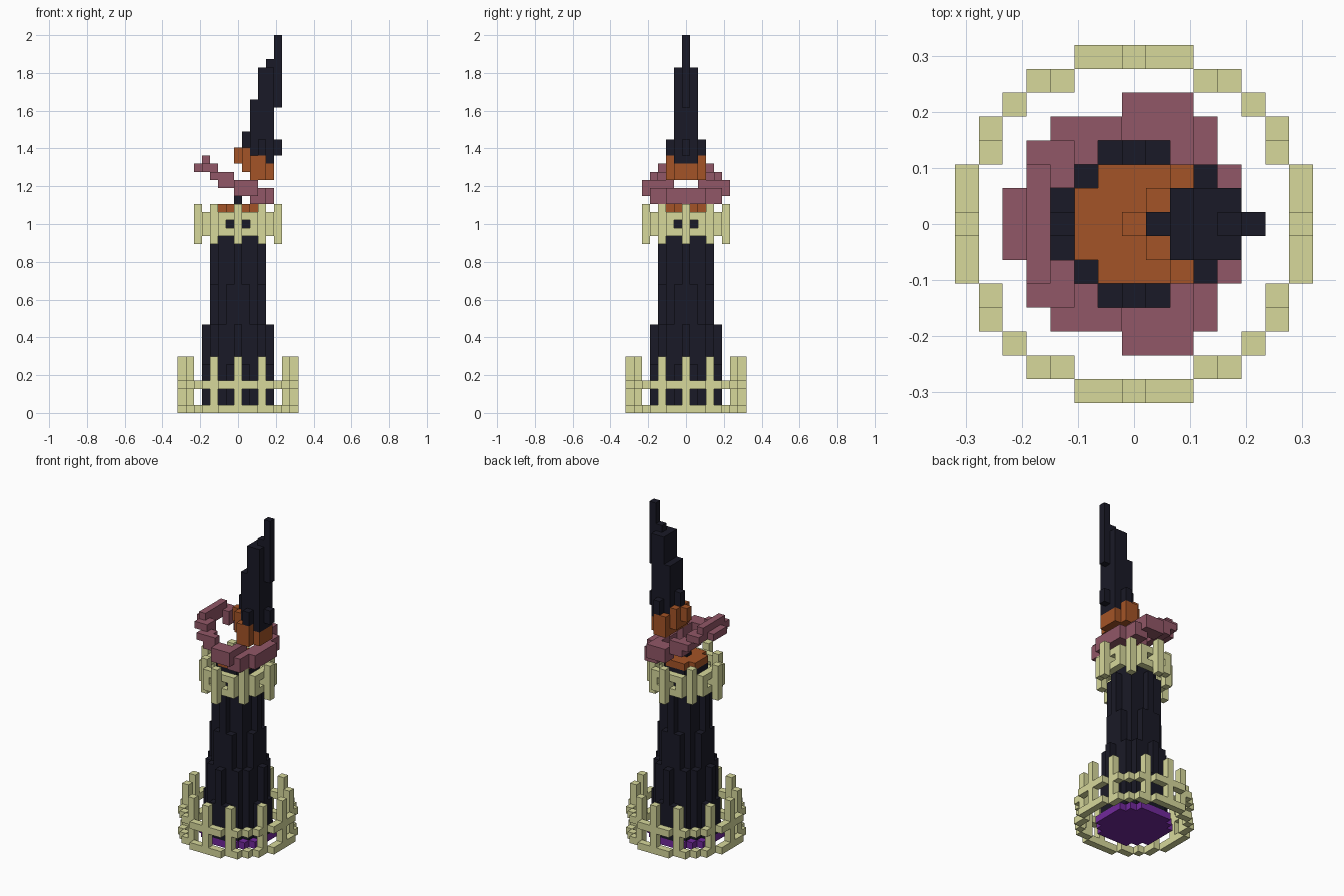
import bpy
import bmesh
from mathutils import Vector

old = bpy.data.objects.get("Cube")
if old:
    bpy.data.objects.remove(old, do_unlink=True)

U = 2 / 47  # edge of one block


def make_material(name, rgb):
    mat = bpy.data.materials.new(name)
    mat.use_nodes = True
    mat.diffuse_color = (*rgb, 1)
    mat.node_tree.nodes["Principled BSDF"].inputs["Base Color"].default_value = (*rgb, 1)
    return mat


BONE = make_material("pale bone", (0.68, 0.69, 0.33))
DARK = make_material("dark stone", (0.010, 0.010, 0.020))
MAUVE = make_material("dusty mauve", (0.285, 0.095, 0.135))
RUST = make_material("rust orange", (0.37, 0.088, 0.020))
PURPLE = make_material("deep purple", (0.165, 0.022, 0.33))

AXES = [Vector(a) for a in ((1, 0, 0), (0, 1, 0), (0, 0, 1))]


def build(name, cells, mat):
    """Closed block surface around a set of grid cells."""
    bm = bmesh.new()
    for cell in cells:
        centre = Vector(cell) + Vector((0, 0, 0.5))
        for n, axis in enumerate(AXES):
            a, b = AXES[(n + 1) % 3] / 2, AXES[(n + 2) % 3] / 2
            for sign in (1, -1):
                beside = tuple(int(v) for v in Vector(cell) + axis * sign)
                if beside in cells:
                    continue
                mid = centre + axis * sign / 2
                ring = [mid - a - b, mid + a - b, mid + a + b, mid - a + b]
                bm.faces.new([bm.verts.new(p * U) for p in ring[::sign]])
    bmesh.ops.remove_doubles(bm, verts=bm.verts, dist=U / 100)
    bmesh.ops.dissolve_limit(bm, angle_limit=0.01, verts=bm.verts, edges=bm.edges)
    mesh = bpy.data.meshes.new(name)
    bm.to_mesh(mesh)
    bm.free()
    mesh.materials.append(mat)
    obj = bpy.data.objects.new(name, mesh)
    bpy.context.collection.objects.link(obj)


def column(x, y, low, high):
    return {(x, y, k) for k in range(low, high + 1)}


def around(x, y):
    """All mirrored and swapped copies of a plan position."""
    return {(s * a, t * b) for a, b in ((x, y), (y, x)) for s in (1, -1) for t in (1, -1)}


def columns(plan, low, high):
    cells = set()
    for x, y in plan:
        for p in around(x, y):
            cells |= column(*p, low, high)
    return cells


def disc(radius_squared):
    span = range(-7, 8)
    return {(x, y) for x in span for y in span if x * x + y * y <= radius_squared}


# Purple floor
build("floor_plate", columns(disc(20), 0, 0), PURPLE)

# Tower tapering upward in tiers
tower = set()
for radius_squared, top in ((17, 5), (16, 10), (10, 15), (9, 21), (5, 24)):
    tower |= columns(disc(radius_squared), 1, top)
build("tower", tower, DARK)

# Wide fence around the foot
hoop = [(7, 0), (7, 1), (7, 2), (6, 3), (6, 4), (5, 5)]
fence = columns(hoop, 0, 0) | columns(hoop, 3, 3)
fence |= columns([(7, 0), (6, 3)], 0, 6)
build("foot_fence", fence, BONE)

# Crown railing with small windows
crown = columns([(4, 0), (4, 1), (4, 2)], 22, 24) - columns([(4, 1)], 23, 23)
crown |= columns([(5, 0), (3, 3)], 21, 25)
build("crown_railing", crown, BONE)

# Tower cap and its small stud
build("tower_cap", columns(disc(5), 25, 25), RUST)
build("cap_stud", column(0, 0, 26, 26), DARK)

# Tilted floating ring: spans of |y| and heights by x
ring_rows = {
    -5: (0, 1, 30, 30), -4: (0, 3, 30, 31), -3: (2, 4, 29, 30),
    -2: (3, 4, 28, 29), -1: (4, 4, 28, 29), 0: (4, 5, 27, 28),
    1: (4, 5, 27, 28), 2: (2, 5, 26, 28), 3: (0, 4, 26, 27), 4: (0, 2, 26, 27),
}
ring = set()
for x, (near, far, low, high) in ring_rows.items():
    for y in range(near, far + 1):
        # outer corners are one block thinner
        top = high - 1 if x in (-4, -3) and y == far else high
        bottom = low + 1 if x == 2 and y == far else low
        ring |= column(x, y, bottom, top) | column(x, -y, bottom, top)
build("tilted_ring", ring, MAUVE)

# Horn: (x, |y|) -> base low, base high, spike top
horn_rows = {
    (0, 0): (31, 32, 32), (1, 0): (30, 32, 34), (1, 1): (30, 32, 32),
    (2, 0): (29, 31, 38), (2, 1): (29, 31, 38), (2, 2): (29, 31, 31),
    (3, 0): (29, 30, 42), (3, 1): (29, 30, 42), (3, 2): (29, 31, 33),
    (4, 0): (29, 30, 43), (4, 1): (29, 30, 42),
}
horn_base, horn_spike = set(), set()
for (x, y), (low, high, top) in horn_rows.items():
    for side in (y, -y):
        horn_base |= column(x, side, low, high)
        horn_spike |= column(x, side, high + 1, top)
horn_spike |= column(5, 0, 32, 33) | column(5, 0, 38, 46)
build("horn_base", horn_base, RUST)
build("horn_spike", horn_spike, DARK)
